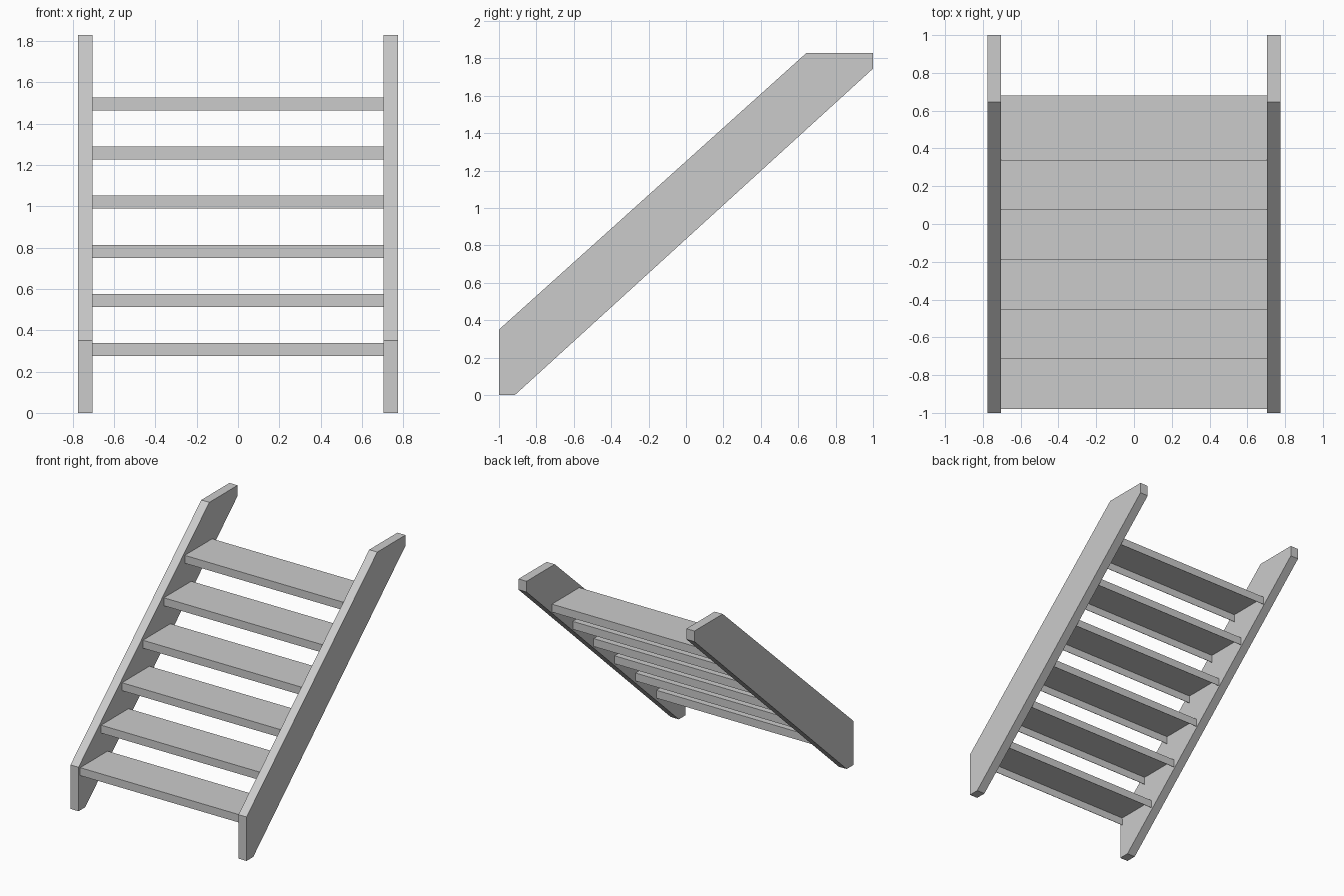
import bpy
import bmesh

if "Cube" in bpy.data.objects:
    bpy.data.objects.remove(bpy.data.objects["Cube"])

grey = bpy.data.materials.new("plain_grey")
grey.diffuse_color = (0.6, 0.6, 0.6, 1)
grey.use_nodes = True
grey.node_tree.nodes["Principled BSDF"].inputs["Base Color"].default_value = grey.diffuse_color


def extrude_profile(name, profile, x0, x1, closed=True):
    """Sweep a (y, z) profile along x; closed profiles get end caps."""
    bm = bmesh.new()
    a = [bm.verts.new((x0, y, z)) for y, z in profile]
    b = [bm.verts.new((x1, y, z)) for y, z in profile]
    n = len(profile)
    for i in range(n if closed else n - 1):
        j = (i + 1) % n
        bm.faces.new((a[i], a[j], b[j], b[i]))
    if closed:
        bm.faces.new(a)
        bm.faces.new(b)
        bmesh.ops.recalc_face_normals(bm, faces=bm.faces)
    mesh = bpy.data.meshes.new(name)
    bm.to_mesh(mesh)
    bm.free()
    mesh.materials.append(grey)
    obj = bpy.data.objects.new(name, mesh)
    bpy.context.collection.objects.link(obj)
    return obj


# Sloping side boards, trimmed flat at the floor and the upper landing
side = [(-1, 0), (-0.915, 0), (1, 1.745), (1, 1.83), (0.645, 1.83), (-1, 0.35)]
extrude_profile("left_stringer", side, -0.775, -0.704)
extrude_profile("right_stringer", side, 0.704, 0.775)

# Folded sheet treads: flat top with a lip turned down at front and back
DEPTH, LIP = 0.345, 0.063
for i in range(6):
    y = -0.979 + 0.263 * i
    z = 0.339 + 0.2375 * i
    pan = [(y, z - LIP), (y, z), (y + DEPTH, z), (y + DEPTH, z - LIP)]
    tread = extrude_profile(f"tread_{i + 1}", pan, -0.704, 0.704, closed=False)
    # turn the faces outward so the thickness grows into the pan
    tread.data.flip_normals()
    if tread.data.polygons[1].normal.z < 0:
        tread.data.flip_normals()
    sheet = tread.modifiers.new("sheet_thickness", 'SOLIDIFY')
    sheet.thickness = 0.003
    sheet.offset = -1
